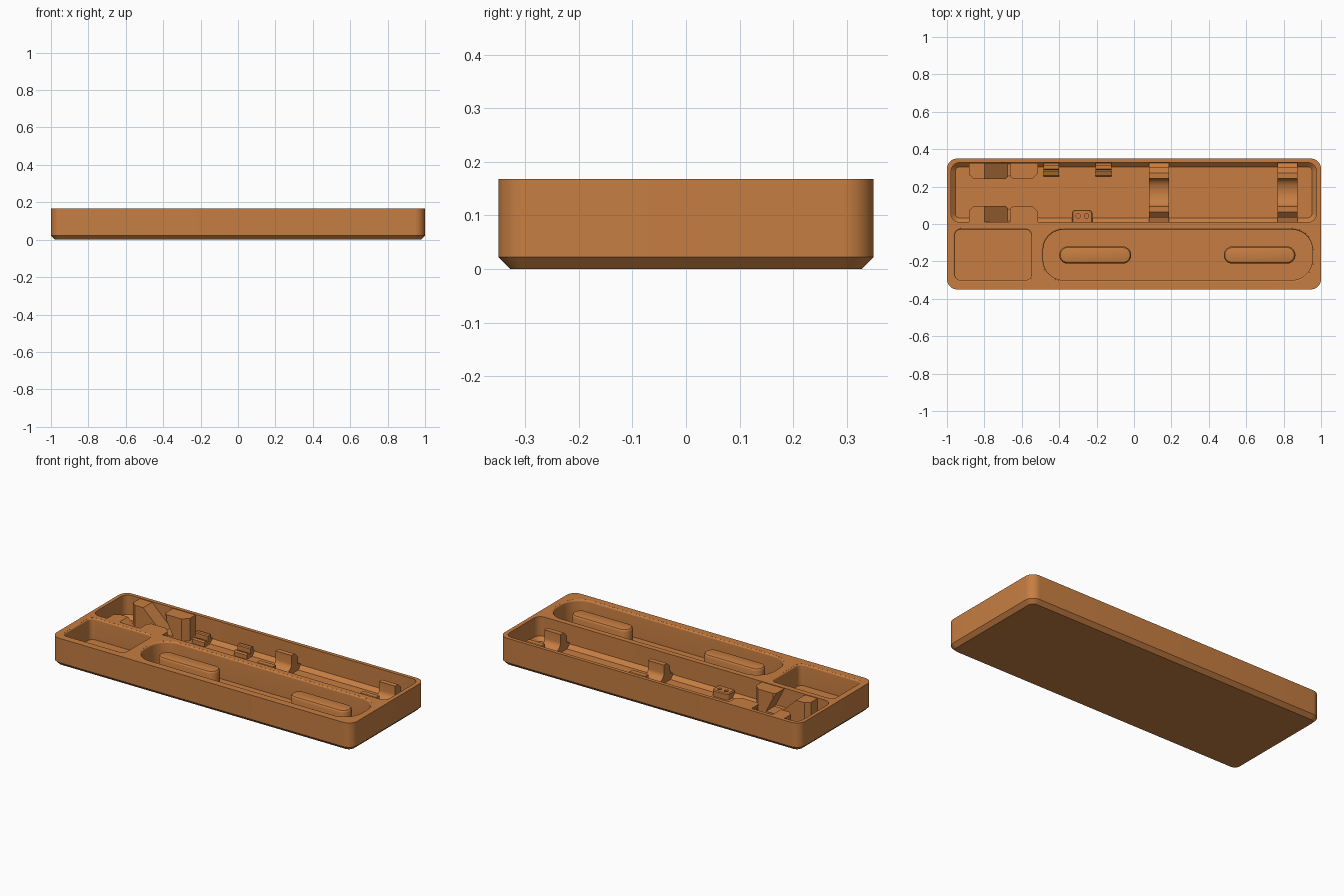
import bpy, bmesh, math

if "Cube" in bpy.data.objects:
    bpy.data.objects.remove(bpy.data.objects["Cube"])

wood = bpy.data.materials.new("warm brown")
wood.diffuse_color = (0.57, 0.208, 0.054, 1)
wood.use_nodes = True
wood.node_tree.nodes["Principled BSDF"].inputs["Base Color"].default_value = wood.diffuse_color
TOP, FLOOR = 0.168, 0.03


def rounded(x0, x1, y0, y1, r, n=10):
    """Counter-clockwise rounded rectangle outline."""
    out = []
    for cx, cy, a0 in ((x1 - r, y1 - r, 0), (x0 + r, y1 - r, 90),
                       (x0 + r, y0 + r, 180), (x1 - r, y0 + r, 270)):
        for i in range(n + 1):
            a = math.radians(a0 + 90 * i / n)
            out.append((cx + r * math.cos(a), cy + r * math.sin(a)))
    return out


def loft(name, rings):
    """Closed solid through rings of 3D points with equal counts."""
    bm = bmesh.new()
    loops = [[bm.verts.new(p) for p in ring] for ring in rings]
    for a, b in zip(loops, loops[1:]):
        for i in range(len(a)):
            j = (i + 1) % len(a)
            bm.faces.new((a[i], a[j], b[j], b[i]))
    bm.faces.new(loops[0][::-1])
    bm.faces.new(loops[-1])
    bmesh.ops.remove_doubles(bm, verts=bm.verts, dist=1e-5)
    bmesh.ops.recalc_face_normals(bm, faces=bm.faces)
    me = bpy.data.meshes.new(name)
    bm.to_mesh(me)
    bm.free()
    me.materials.append(wood)
    ob = bpy.data.objects.new(name, me)
    bpy.context.collection.objects.link(ob)
    return ob


def slab(name, box, r, levels):
    """Rounded box; levels are (z, inset) pairs."""
    x0, x1, y0, y1 = box
    return loft(name, [[(x, y, z) for x, y in
                        rounded(x0 + d, x1 - d, y0 + d, y1 - d, max(r - d, 0.004))]
                       for z, d in levels])


def plan_prism(name, pts, z0, z1):
    return loft(name, [[(x, y, z) for x, y in pts] for z in (z0, z1)])


def x_prism(name, pts, x0, x1):
    return loft(name, [[(x, y, z) for y, z in pts] for x in (x0, x1)])


def y_prism(name, pts, y0, y1):
    return loft(name, [[(x, y, z) for x, z in pts] for y in (y0, y1)])


def cut(ob, cutters):
    for c in cutters:
        m = ob.modifiers.new("cut", 'BOOLEAN')
        m.operation, m.object, m.solver = 'DIFFERENCE', c, 'EXACT'
        bpy.context.view_layer.update()
        me = bpy.data.meshes.new_from_object(
            ob.evaluated_get(bpy.context.evaluated_depsgraph_get()))
        ob.modifiers.clear()
        ob.data = me
        bpy.data.objects.remove(c)


# Case with chamfered base
case = slab("case", (-1, 1, -0.35, 0.35), 0.055,
            [(0, 0.022), (0.022, 0), (TOP, 0)])

# Long tray and two front pockets with softly rounded rims
R = 0.01
rim = [(TOP - R + R * math.sin(a), -R * (1 - math.cos(a)))
       for a in [math.radians(15 * i) for i in range(6)]] + [(TOP + 0.02, -R)]
tray = slab("tray_cutter", (-0.978, 0.975, 0.01, 0.328), 0.045,
            [(FLOOR, 0.023), (FLOOR + 0.022, 0), (TOP + 0.02, 0)])
small = slab("pocket_cutter", (-0.957, -0.549, -0.3, -0.03), 0.03,
             [(0.04, 0)] + rim)
large = slab("pocket_cutter", (-0.486, 0.954, -0.3, -0.03), 0.11,
             [(FLOOR, 0)] + rim)
cut(case, [tray, small, large])

# Capsule pads in the large pocket
for side, x0, x1 in (("left", -0.4, -0.015), ("right", 0.48, 0.863)):
    slab(side + "_pad", (x0, x1, -0.212, -0.12), 0.0459,
         [(FLOOR - 0.01, 0), (0.142, 0), (0.148, 0.002), (0.153, 0.006), (0.155, 0.012)])

# Cradles: two posts, sloped toward the walls, with a round hollow between
hollow = [(0.1685 + 0.074 * math.cos(a), 0.09 + 0.045 * math.sin(a))
          for a in [math.pi + math.pi * i / 16 for i in range(17)]]
half = [(0.011, 0.02), (0.011, 0.06), (0.035, 0.068), (0.036, 0.112),
        (0.065, 0.14), (0.0945, 0.14)]
profile = half + hollow + [(0.337 - y, z) for y, z in reversed(half)]
for side, x0, x1 in (("left", 0.08, 0.187), ("right", 0.768, 0.875)):
    x_prism(side + "_cradle", profile, x0, x1)

# Small rear clips
clip = [(0.255, 0.02), (0.255, 0.055), (0.262, 0.062), (0.272, 0.062), (0.28, 0.05),
        (0.288, 0.05), (0.288, 0.08), (0.293, 0.085), (0.312, 0.085), (0.312, 0.06),
        (0.327, 0.06), (0.327, 0.02)]
for side, x0 in (("left", -0.485), ("right", -0.205)):
    x_prism(side + "_clip", clip, x0, x0 + 0.085)

# Socket block with two round holes
socket = slab("socket_block", (-0.332, -0.222, -0.02, 0.076), 0.02,
              [(0.02, 0), (0.063, 0), (0.068, 0.005)])
holes = [plan_prism("hole_cutter",
                    [(cx + 0.012 * math.cos(i * math.pi / 8),
                      0.043 + 0.012 * math.sin(i * math.pi / 8)) for i in range(16)],
                    0.04, 0.08) for cx in (-0.299, -0.254)]
# keep the block clear of the front pockets
trim = plan_prism("trim_cutter", [(-0.4, -0.1), (-0.1, -0.1), (-0.1, 0.008), (-0.4, 0.008)],
                  0, 0.1)
cut(socket, holes + [trim])

# Slotted holders on both tray walls, mirrored about the tray centre line
for side, s in (("rear", 1), ("front", -1)):
    yc = 0.1685
    pts = [(-0.882, yc + s * 0.158), (-0.882, yc + s * 0.095), (-0.855, yc + s * 0.072),
           (-0.69, yc + s * 0.072), (-0.667, yc + s * 0.09), (-0.645, yc + s * 0.072),
           (-0.545, yc + s * 0.072), (-0.512, yc + s * 0.105), (-0.512, yc + s * 0.158)]
    holder = plan_prism(side + "_holder", pts, 0.02, 0.165)
    slot = y_prism("slot_cutter", [(-0.675, 0.045), (-0.6, 0.045),
                                   (-0.667, 0.175), (-0.81, 0.175)], -0.1, 0.5)
    cut(holder, [slot])

# Smooth the curves, keep the edges crisp
bpy.ops.object.select_all(action='DESELECT')
for ob in bpy.context.scene.objects:
    ob.select_set(True)
bpy.context.view_layer.objects.active = case
bpy.ops.object.shade_smooth_by_angle(angle=math.radians(30))
